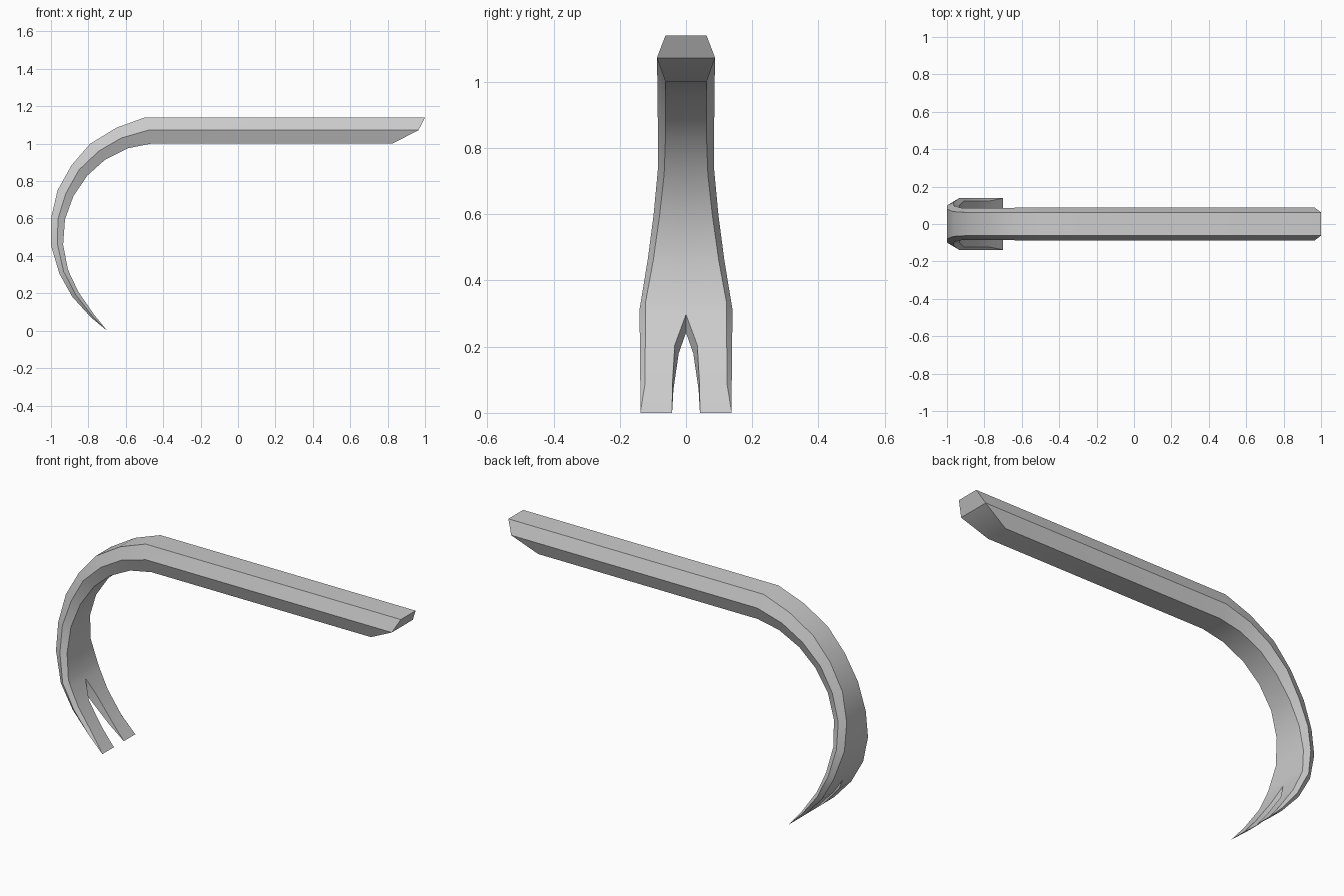
import bpy, bmesh, math

if "Cube" in bpy.data.objects:
    bpy.data.objects.remove(bpy.data.objects["Cube"])

# Stations along the bar: outer (x,z), side ridge (x,z), inner (x,z),
# flat half-width, ridge half-width, outer notch y, inner notch y
stations = [
    ((1.0, 1.14), (.965, 1.072), (.825, 1.0), .062, .088, 0, 0),
    ((-.50, 1.14), (-.48, 1.072), (-.465, 1.0), .062, .088, 0, 0),
    ((-.65, 1.085), (-.625, 1.03), (-.59, .975), .062, .087, 0, 0),
    ((-.79, 1.0), (-.745, .96), (-.71, .915), .062, .086, 0, 0),
    ((-.89, .885), (-.85, .86), (-.805, .83), .062, .085, 0, 0),
    ((-.965, .75), (-.92, .735), (-.88, .72), .066, .085, 0, 0),
    ((-1.0, .60), (-.963, .597), (-.925, .595), .08, .098, 0, 0),
    ((-1.0, .455), (-.965, .46), (-.935, .46), .099, .116, 0, 0),
    ((-.955, .305), (-.932, .315), (-.91, .33), .123, .14, 0, 0),
    ((-.92, .242), (-.905, .266), (-.896, .297), .123, .14, 0, 0),
    ((-.885, .18), (-.868, .192), (-.852, .205), .123, .139, .022, .034),
    ((-.785, .07), (-.778, .078), (-.77, .087), .124, .138, .038, .041),
    ((-.70, 0), (-.70, 0), (-.70, 0), .138, .138, .042, .042),
]
NOTCH = 9  # station where the claw splits

# Half bar (y >= 0), bridged station to station
bm = bmesh.new()
rings = []
for o, m, i, flat, ridge, no, ni in stations:
    pts = [(o, no), (o, flat), (m, ridge), (i, flat), (i, ni)]
    rings.append([bm.verts.new((p[0], y, p[1])) for p, y in pts])
for n, (a, b) in enumerate(zip(rings, rings[1:])):
    for k in range(4):
        bm.faces.new((a[k], a[k + 1], b[k + 1], b[k]))
    if n >= NOTCH:  # claw slot wall
        bm.faces.new((a[4], a[0], b[0], b[4]))

# Two-facet chisel end
e = rings[0]
c = bm.verts.new((e[2].co.x, 0, e[2].co.z))
bm.faces.new((e[0], c, e[2], e[1]))
bm.faces.new((c, e[4], e[3], e[2]))

# Mirror to the full bar and weld the centre line and thin tip
dup = bmesh.ops.duplicate(bm, geom=bm.verts[:] + bm.edges[:] + bm.faces[:])["geom"]
for v in dup:
    if isinstance(v, bmesh.types.BMVert):
        v.co.y = -v.co.y
bmesh.ops.remove_doubles(bm, verts=bm.verts[:], dist=0.0005)
bmesh.ops.recalc_face_normals(bm, faces=bm.faces[:])

mesh = bpy.data.meshes.new("crowbar")
bm.to_mesh(mesh)
bm.free()
bar = bpy.data.objects.new("crowbar", mesh)
bpy.context.collection.objects.link(bar)
bpy.context.view_layer.objects.active = bar
bar.select_set(True)
bpy.ops.object.shade_smooth_by_angle(angle=math.radians(30))
